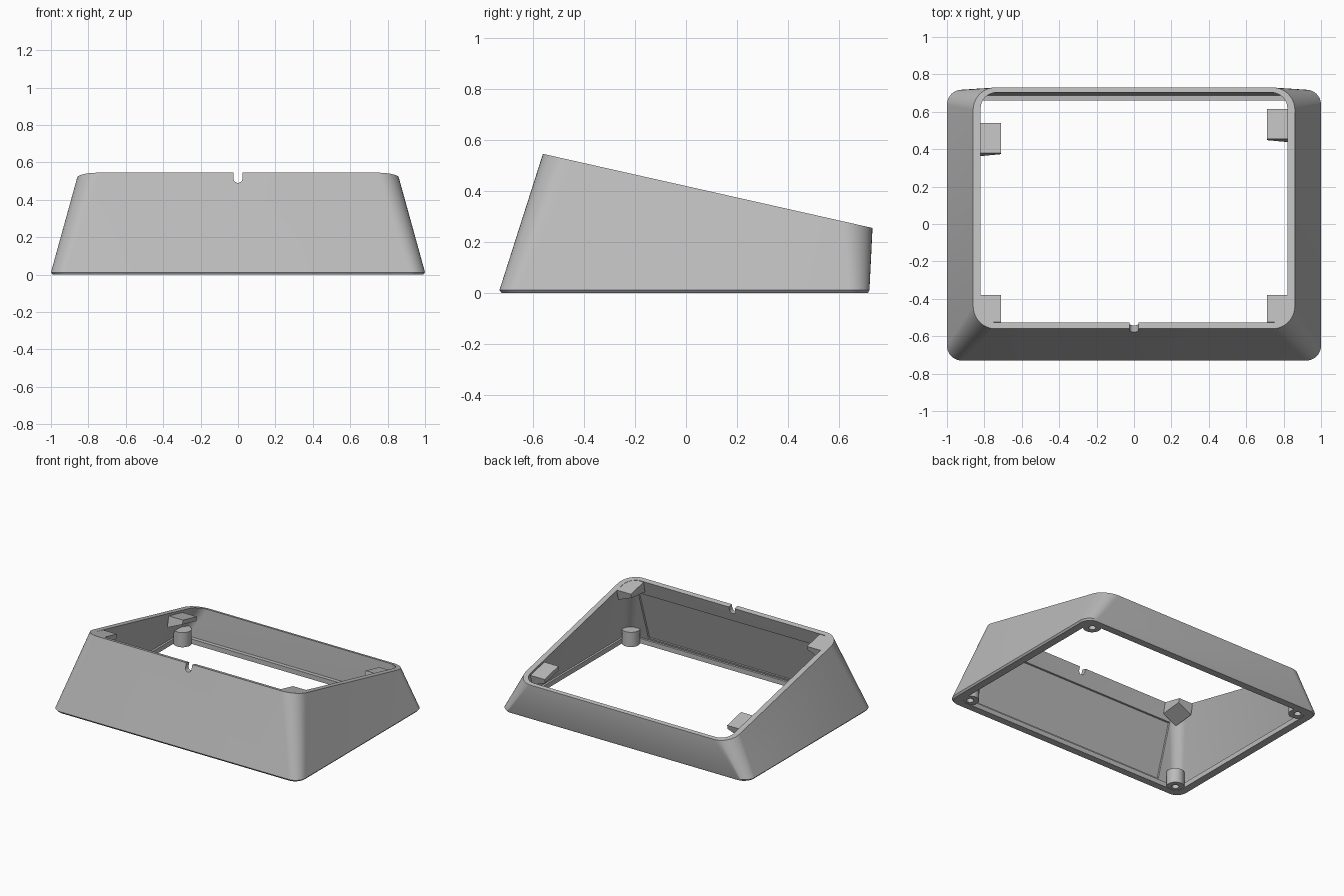
import bpy, bmesh, math
from mathutils import Vector

if "Cube" in bpy.data.objects:
    bpy.data.objects.remove(bpy.data.objects["Cube"])

grey = bpy.data.materials.new("plain_grey")
grey.use_nodes = True
grey.diffuse_color = (0.5, 0.5, 0.5, 1)
grey.node_tree.nodes["Principled BSDF"].inputs["Base Color"].default_value = (0.5, 0.5, 0.5, 1)

FRONT, BACK = -0.56, 0.73          # top rim extent in y
HIGH, LOW = 0.545, 0.255           # top rim height, front and back
SLOPE = (LOW - HIGH) / (BACK - FRONT)
NORMAL = Vector((0, -SLOPE, 1)).normalized()


def top_z(y):
    return HIGH + SLOPE * (y - FRONT)


def finish(bm, name, smooth=False):
    bmesh.ops.recalc_face_normals(bm, faces=bm.faces)
    mesh = bpy.data.meshes.new(name)
    bm.to_mesh(mesh)
    bm.free()
    mesh.materials.append(grey)
    obj = bpy.data.objects.new(name, mesh)
    bpy.context.collection.objects.link(obj)
    if smooth:
        shade(obj)
    return obj


def activate(obj):
    bpy.ops.object.select_all(action='DESELECT')
    obj.select_set(True)
    bpy.context.view_layer.objects.active = obj


def shade(obj):
    activate(obj)
    bpy.ops.object.shade_smooth_by_angle(angle=math.radians(30))


def cut(obj, cutter):
    activate(obj)
    mod = obj.modifiers.new("cut", 'BOOLEAN')
    mod.operation, mod.solver, mod.object = 'DIFFERENCE', 'EXACT', cutter
    bpy.ops.object.modifier_apply(modifier=mod.name)


def hull(points, name):
    bm = bmesh.new()
    for p in points:
        bm.verts.new(p)
    bmesh.ops.convex_hull(bm, input=bm.verts)
    bmesh.ops.dissolve_limit(bm, angle_limit=0.01, verts=bm.verts, edges=bm.edges)
    return finish(bm, name)


def cylinder(name, x, y, z0, z1, r, smooth=True):
    bm = bmesh.new()
    bmesh.ops.create_cone(bm, cap_ends=True, segments=24, radius1=r, radius2=r, depth=z1 - z0)
    bmesh.ops.translate(bm, verts=bm.verts, vec=(x, y, (z0 + z1) / 2))
    return finish(bm, name, smooth)


def rounded_ring(bm, x, y0, y1, r, z, steps=10):
    """Rounded rectangle loop; z is a height or a function of y."""
    loop = []
    for k, (sx, cy) in enumerate(((1, y1 - r), (-1, y1 - r), (-1, y0 + r), (1, y0 + r))):
        for i in range(steps + 1):
            a = math.pi / 2 * (k + i / steps)
            px, py = sx * (x - r) + r * math.cos(a), cy + r * math.sin(a)
            loop.append(bm.verts.new((px, py, z(py) if callable(z) else z)))
    return loop


# Hollow sloped shell: outside, rim, inside wall, bottom ledge
bm = bmesh.new()
loops = [rounded_ring(bm, *spec) for spec in (
    (0.99, -0.722, 0.712, 0.075, 0),
    (1.0, -0.73, 0.718, 0.08, 0.012),
    (0.86, FRONT, BACK, 0.12, top_z),
    (0.82, -0.527, 0.703, 0.085, top_z),
    (0.95, -0.685, 0.688, 0.06, 0.035),
    (0.935, -0.67, 0.66, 0.045, 0.035),
    (0.935, -0.67, 0.66, 0.045, 0))]
for a, b in zip(loops, loops[1:] + loops[:1]):
    for i in range(len(a)):
        j = (i + 1) % len(a)
        bm.faces.new((a[i], a[j], b[j], b[i]))
shell = finish(bm, "shell")

# Cable slot with a rounded bottom in the front rim
slot = [(0.024 * math.cos(a), 0.514 + 0.024 * math.sin(a))
        for a in [math.pi * (1 + i / 8) for i in range(9)]] + [(0.024, 0.7), (-0.024, 0.7)]
cutters = [hull([(x, y, z) for x, z in slot for y in (-0.7, -0.4)], "slot_cutter")]


# Shallow recess on the inside of the front wall
def wall_y(z):
    return -0.685 + (z - 0.035) * 0.158 / 0.503


cutters.append(hull([(x, wall_y(z) + d, z) for x in (-0.78, 0.78)
                     for z in (0.05, 0.425) for d in (-0.014, 0.03)], "recess_cutter"))

# Screw bosses with blind holes in the bottom corners
bosses = []
for sx, side in ((1, "left"), (-1, "right")):
    for y, end in ((-0.63, "front"), (0.625, "back")):
        bosses.append(cylinder(f"{end}_{side}_boss", sx * 0.885, y, 0.003, 0.11, 0.06))
        hole = cylinder("hole_cutter", sx * 0.885, y, -0.05, 0.085, 0.024, False)
        cut(bosses[-1], hole)
        cutters.append(hole)
for cutter in cutters:
    cut(shell, cutter)
    bpy.data.objects.remove(cutter)
for obj in [shell] + bosses:
    shade(obj)


# Wedge-shaped support tabs under the rim
def tab(name, sx, y0, y1, drop, depths):
    points = []
    for (x, y), depth in zip(((0.71, y0), (0.71, y1), (0.825, y0), (0.825, y1)), depths):
        top = Vector((sx * x, y, top_z(y) - drop))
        points += [top, top - NORMAL * depth]
    hull(points, name)


for sx, side in ((1, "left"), (-1, "right")):
    tab(f"front_{side}_tab", sx, -0.525, -0.38, 0.002, (0.08, 0.03, 0.13, 0.08))
tab("back_left_tab", 1, 0.455, 0.615, 0.02, (0.03, 0.03, 0.08, 0.08))
tab("back_right_tab", -1, 0.38, 0.54, 0.02, (0.03, 0.03, 0.08, 0.08))
